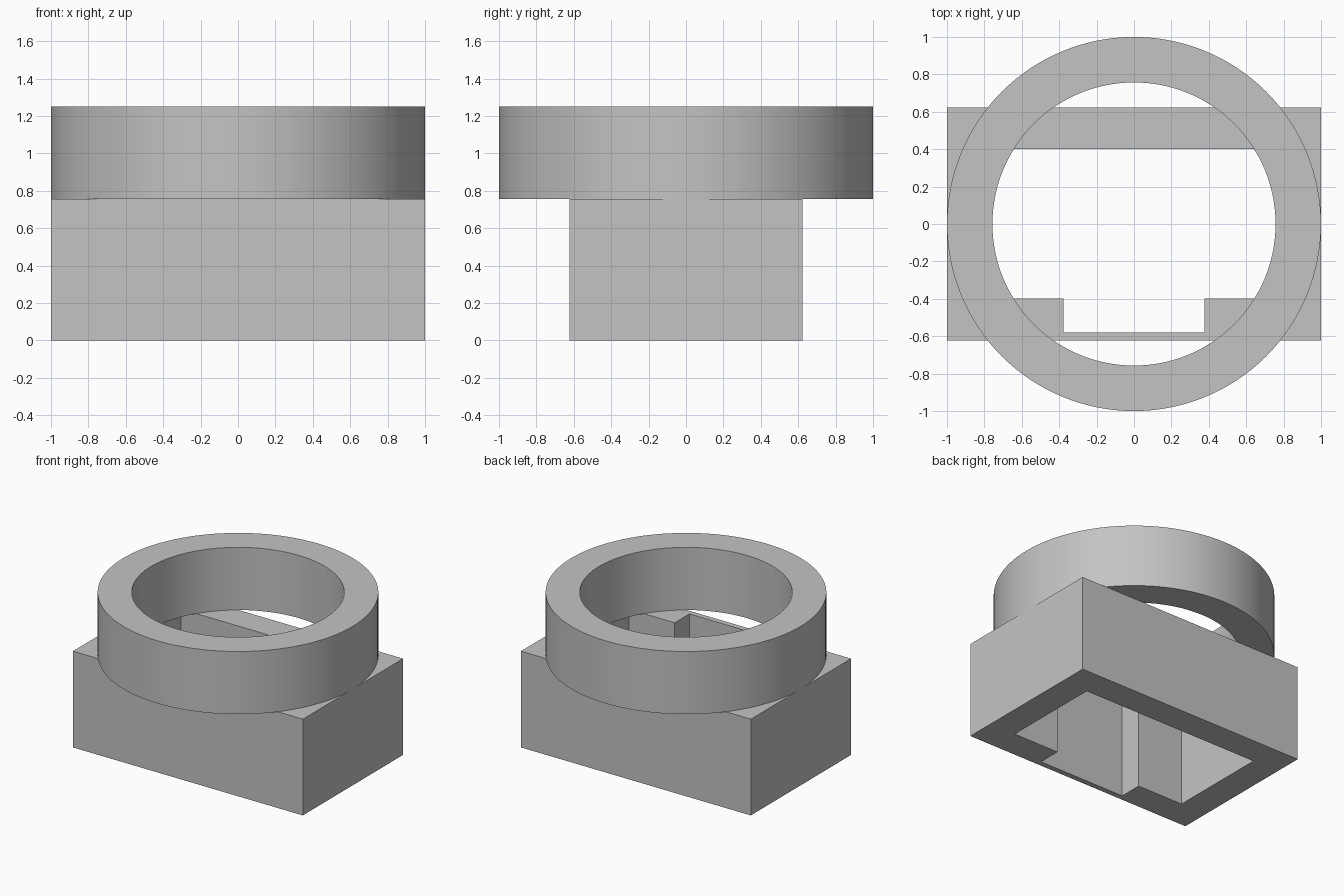
import bpy
import bmesh
from math import cos, sin, tau, radians

cube = bpy.data.objects.get("Cube")
if cube:
    bpy.data.objects.remove(cube, do_unlink=True)

# One plain grey for every part
GREY = (0.55, 0.55, 0.55, 1)
grey = bpy.data.materials.new("plain grey")
grey.use_nodes = True
grey.diffuse_color = GREY
grey.node_tree.nodes["Principled BSDF"].inputs["Base Color"].default_value = GREY


def circle(radius, count=128):
    return [(radius * cos(tau * i / count), radius * sin(tau * i / count))
            for i in range(count)]


def rectangle(x, y):
    return [(-x, -y), (x, -y), (x, y), (-x, y)]


def extrude_outline(name, outlines, bottom, top):
    """Extrude an outer outline with holes into a clean solid mesh."""
    curve = bpy.data.curves.new(name + " outline", "CURVE")
    curve.dimensions = "2D"
    curve.fill_mode = "BOTH"
    curve.extrude = (top - bottom) / 2
    for points in outlines:
        spline = curve.splines.new("POLY")
        spline.points.add(len(points) - 1)
        for point, (x, y) in zip(spline.points, points):
            point.co = (x, y, 0, 1)
        spline.use_cyclic_u = True
    helper = bpy.data.objects.new(name + " helper", curve)
    bpy.context.scene.collection.objects.link(helper)
    graph = bpy.context.evaluated_depsgraph_get()
    mesh = bpy.data.meshes.new_from_object(helper.evaluated_get(graph))
    bpy.data.objects.remove(helper, do_unlink=True)
    bpy.data.curves.remove(curve)

    # Weld caps to walls, then move up to the right height
    bm = bmesh.new()
    bm.from_mesh(mesh)
    bmesh.ops.remove_doubles(bm, verts=bm.verts, dist=0.0001)
    bmesh.ops.recalc_face_normals(bm, faces=bm.faces)
    bmesh.ops.translate(bm, verts=bm.verts, vec=(0, 0, (top + bottom) / 2))
    bm.to_mesh(mesh)
    bm.free()
    mesh.name = name
    mesh.materials.clear()
    mesh.materials.append(grey)
    obj = bpy.data.objects.new(name, mesh)
    bpy.context.scene.collection.objects.link(obj)
    bpy.ops.object.select_all(action="DESELECT")
    obj.select_set(True)
    bpy.context.view_layer.objects.active = obj
    bpy.ops.object.shade_smooth_by_angle(angle=radians(30))
    return obj


# Open rectangular body, with a wide notch thinning the front wall
right_half = [(0.377, -0.58), (0.377, -0.398), (0.775, -0.398), (0.775, 0.4)]
opening = right_half + [(-x, y) for x, y in reversed(right_half)]
extrude_outline("body", [rectangle(1, 0.623), opening], 0, 0.757)

# Round collar on top of the body
extrude_outline("collar", [circle(1), circle(0.757)], 0.757, 1.25)
